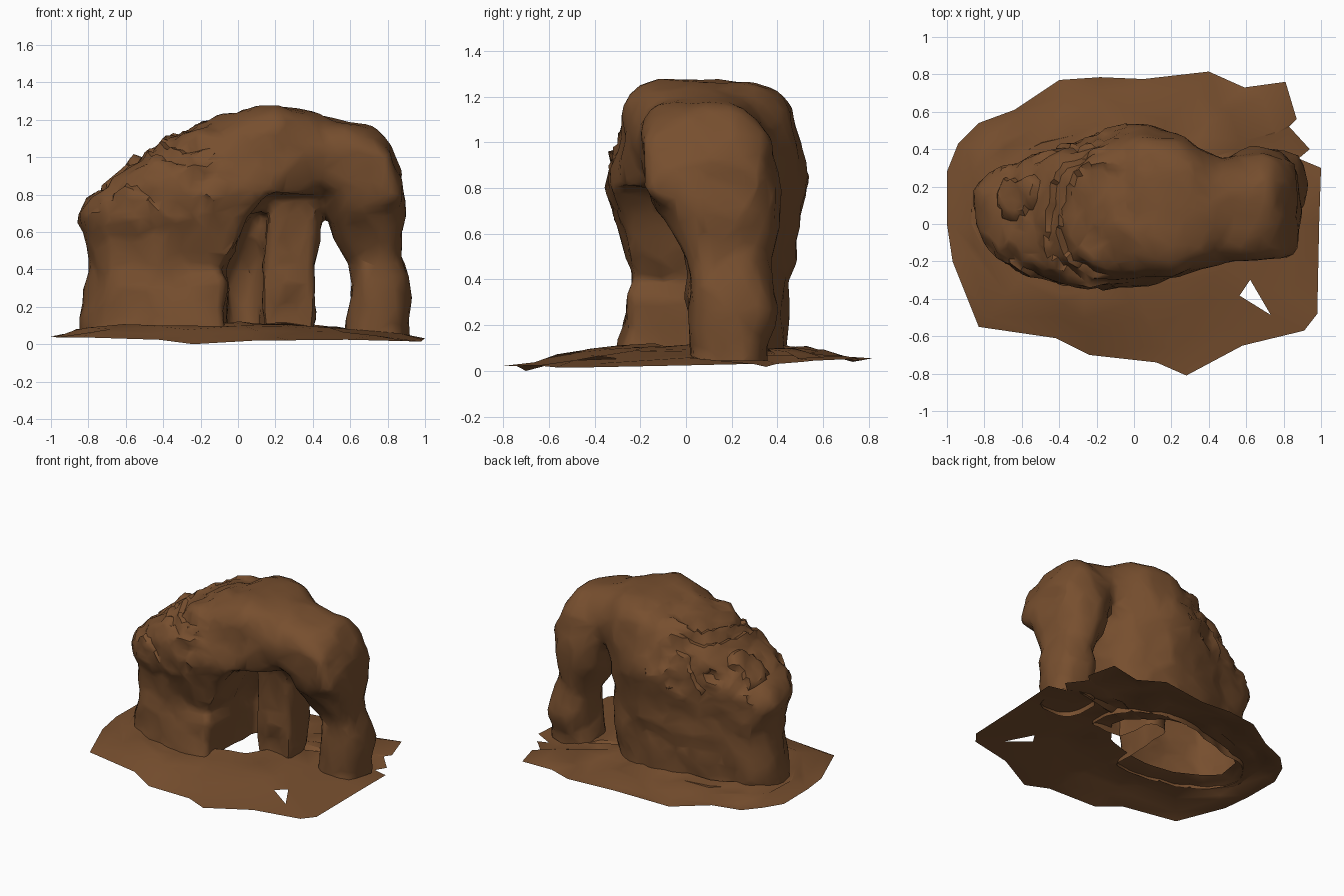
import bpy, bmesh, math, random
from mathutils import Vector, noise

if "Cube" in bpy.data.objects:
    bpy.data.objects.remove(bpy.data.objects["Cube"])

random.seed(4)
brown = bpy.data.materials.new("rock brown")
brown.diffuse_color = (0.185, 0.078, 0.028, 1)
brown.use_nodes = True
brown.node_tree.nodes["Principled BSDF"].inputs["Base Color"].default_value = brown.diffuse_color


def add_object(name, bm):
    me = bpy.data.meshes.new(name)
    bm.to_mesh(me)
    bm.free()
    me.materials.append(brown)
    ob = bpy.data.objects.new(name, me)
    bpy.context.collection.objects.link(ob)
    return ob


def sgnpow(v, p):
    return math.copysign(abs(v) ** p, v)


def loft(bm, sections, axis, power, n=28):
    """Closed loft of superellipse sections: (position, a0, a1, b0, b1)."""
    rings = []
    for s, a0, a1, b0, b1 in sections:
        ring = []
        for i in range(n):
            t = 2 * math.pi * i / n
            a = (a0 + a1) / 2 + (a1 - a0) / 2 * sgnpow(math.cos(t), 2 / power)
            b = (b0 + b1) / 2 + (b1 - b0) / 2 * sgnpow(math.sin(t), 2 / power)
            ring.append(bm.verts.new((a, b, s) if axis == 'z' else (s, a, b)))
        rings.append(ring)
    for r, q in zip(rings, rings[1:]):
        for i in range(n):
            j = (i + 1) % n
            bm.faces.new((r[i], r[j], q[j], q[i]))
    bm.faces.new(rings[0][::-1])
    bm.faces.new(rings[-1])


def bake(ob):
    dg = bpy.context.evaluated_depsgraph_get()
    me = bpy.data.meshes.new_from_object(ob.evaluated_get(dg))
    ob.modifiers.clear()
    ob.data = me


# rock body: left mass with back wall, narrowing towards the left at the back
bm = bmesh.new()
loft(bm, [(-0.05, -.83, .40, -.30, .43), (.18, -.83, .41, -.27, .45),
          (.42, -.81, .42, -.24, .47), (.58, -.82, .42, -.26, .49),
          (.68, -.86, .43, -.30, .51), (.8, -.77, .45, -.34, .53),
          (.9, -.66, .46, -.33, .53), (1.0, -.52, .48, -.30, .50),
          (1.12, -.34, .46, -.25, .44), (1.2, -.14, .42, -.16, .38)], 'z', 2.6)
for v in bm.verts:
    if v.co.y > .08 and v.co.x < -.05:
        k = 1 - .32 * min(1, (-.05 - v.co.x) / .45)
        v.co.y = .08 + (v.co.y - .08) * k
# arch top and right leg
loft(bm, [(-.1, -.25, .42, .88, 1.16), (0, -.30, .48, .82, 1.24),
          (.2, -.28, .46, .80, 1.285), (.4, -.22, .36, .80, 1.235),
          (.6, -.19, .33, .78, 1.19), (.74, -.20, .37, .76, 1.13),
          (.82, -.20, .36, .72, 1.04), (.88, -.14, .33, .72, .90)], 'x', 2.8)
loft(bm, [(-0.05, .59, .90, .02, .36), (.12, .59, .91, .02, .36),
          (.28, .60, .92, .01, .40), (.42, .60, .89, .03, .36),
          (.5, .57, .87, 0, .37), (.6, .53, .875, -.05, .39),
          (.7, .485, .88, -.12, .41), (.8, .45, .885, -.18, .41),
          (1.0, .42, .85, -.19, .37)], 'z', 2.6)
bmesh.ops.recalc_face_normals(bm, faces=bm.faces)
body = add_object("rock_arch", bm)
m = body.modifiers.new("merge", 'REMESH')
m.mode = 'VOXEL'
m.voxel_size = 0.03
bake(body)

# cave cutters: wide front recess and deeper niche
for name, secs in (
    ("cave_cutter", [(-.2, -.07, .54, -.7, .03), (.3, -.06, .54, -.7, .02),
                     (.4, -.11, .54, -.7, .02), (.6, .02, .50, -.7, 0),
                     (.8, .11, .44, -.7, -.03)]),
    ("niche_cutter", [(-.2, -.07, .13, -.5, .33), (.4, -.07, .14, -.5, .33),
                      (.72, .05, .17, -.5, .2)])):
    bm = bmesh.new()
    loft(bm, secs, 'z', 5)
    bmesh.ops.recalc_face_normals(bm, faces=bm.faces)
    cut = add_object(name, bm)
    cut.hide_render = True
    b = body.modifiers.new("cave", 'BOOLEAN')
    b.operation = 'DIFFERENCE'
    b.solver = 'EXACT'
    b.object = cut
    bake(body)
    bpy.data.objects.remove(cut)
m = body.modifiers.new("even", 'REMESH')
m.mode = 'VOXEL'
m.voxel_size = 0.03
bake(body)

# weathering: lumps everywhere, ledges on the left slope and back
bm = bmesh.new()
bm.from_mesh(body.data)
for _ in range(2):
    bmesh.ops.smooth_vert(bm, verts=bm.verts, factor=0.5,
                          use_axis_x=True, use_axis_y=True, use_axis_z=True)
bm.normal_update()
for v in bm.verts:
    p, nrm = v.co.copy(), v.normal.copy()
    d = 0.022 * noise.noise(p * 4) + 0.02 * noise.noise(p * 8) + .004
    rough = min(1, max(0, (0.1 - p.x) * 3)) * min(1, max(0, (p.z - .6) * 4))
    layer = ((p.z - .15 * p.x) * 8 + 2.2 * noise.noise(p * 3.5)) % 1
    d += rough * (0.03 * (layer - .5) + 0.025 * noise.noise(p * 12))
    v.co = p + nrm * d
low = [f for f in bm.faces if f.calc_center_median().z
       < (.08 if f.calc_center_median().x < .5 else .05)]
bmesh.ops.delete(bm, geom=low, context='FACES')
bm.to_mesh(body.data)
bm.free()
m = body.modifiers.new("facets", 'DECIMATE')
m.ratio = 0.2
bake(body)
body.data.materials.clear()
body.data.materials.append(brown)

# ground: thin ragged sheet, open beneath the rock
edge = [(-1, .28), (-.94, .43), (-.83, .54), (-.64, .61), (-.4, .77),
        (-.18, .785), (.05, .775), (.4, .815), (.59, .73), (.81, .76),
        (.87, .56), (.83, .52), (.94, .4), (.88, .35), (1, .3), (.99, 0),
        (.98, -.48), (.91, -.57), (.58, -.65), (.28, -.81), (.12, -.74),
        (-.24, -.7), (-.42, -.61), (-.83, -.55), (-.97, -.2), (-1, 0)]
bm = bmesh.new()
centre = Vector((-.25, .1))
rings = []
for k in range(6):
    t = k / 5
    ring = []
    for x, y in edge:
        d = Vector((x, y)) - centre
        a = math.atan2(d.y / .28, d.x / .5)
        inner = centre + Vector((.5 * math.cos(a), .28 * math.sin(a)))
        q = inner.lerp(Vector((x, y)), t)
        if 0 < k < 5:
            q += Vector((random.uniform(-.03, .03), random.uniform(-.03, .03)))
        z = .11 - .07 * t ** 1.2 + .02 * noise.noise(Vector((q.x * 4, q.y * 4, 2)))
        z += random.uniform(-.016, .016) * (1 if 0 < k < 5 else .4)
        z += t * .018 * q.y - .012 * max(0, q.x)
        ring.append(bm.verts.new((q.x, q.y, max(.005, z))))
    rings.append(ring)
n = len(edge)
for r, q in zip(rings, rings[1:]):
    for i in range(n):
        j = (i + 1) % n
        bm.faces.new((r[i], q[i], q[j], r[j]))
min(rings[-1], key=lambda v: (v.co.xy - Vector((-.24, -.7))).length).co.z = 0
bm.normal_update()
if sum(f.normal.z for f in bm.faces) < 0:
    bmesh.ops.reverse_faces(bm, faces=bm.faces)
# small gap in the sheet at the front right
bmesh.ops.triangulate(bm, faces=bm.faces)
gap = min(bm.faces, key=lambda f: (f.calc_center_median().xy
                                   - Vector((.65, -.36))).length)
bmesh.ops.delete(bm, geom=[gap], context='FACES')
ground = add_object("ground_sheet", bm)

# smooth shading with sharp creases
for ob in (body, ground):
    bpy.ops.object.select_all(action='DESELECT')
    ob.select_set(True)
    bpy.context.view_layer.objects.active = ob
    bpy.ops.object.shade_smooth_by_angle(angle=math.radians(40))
